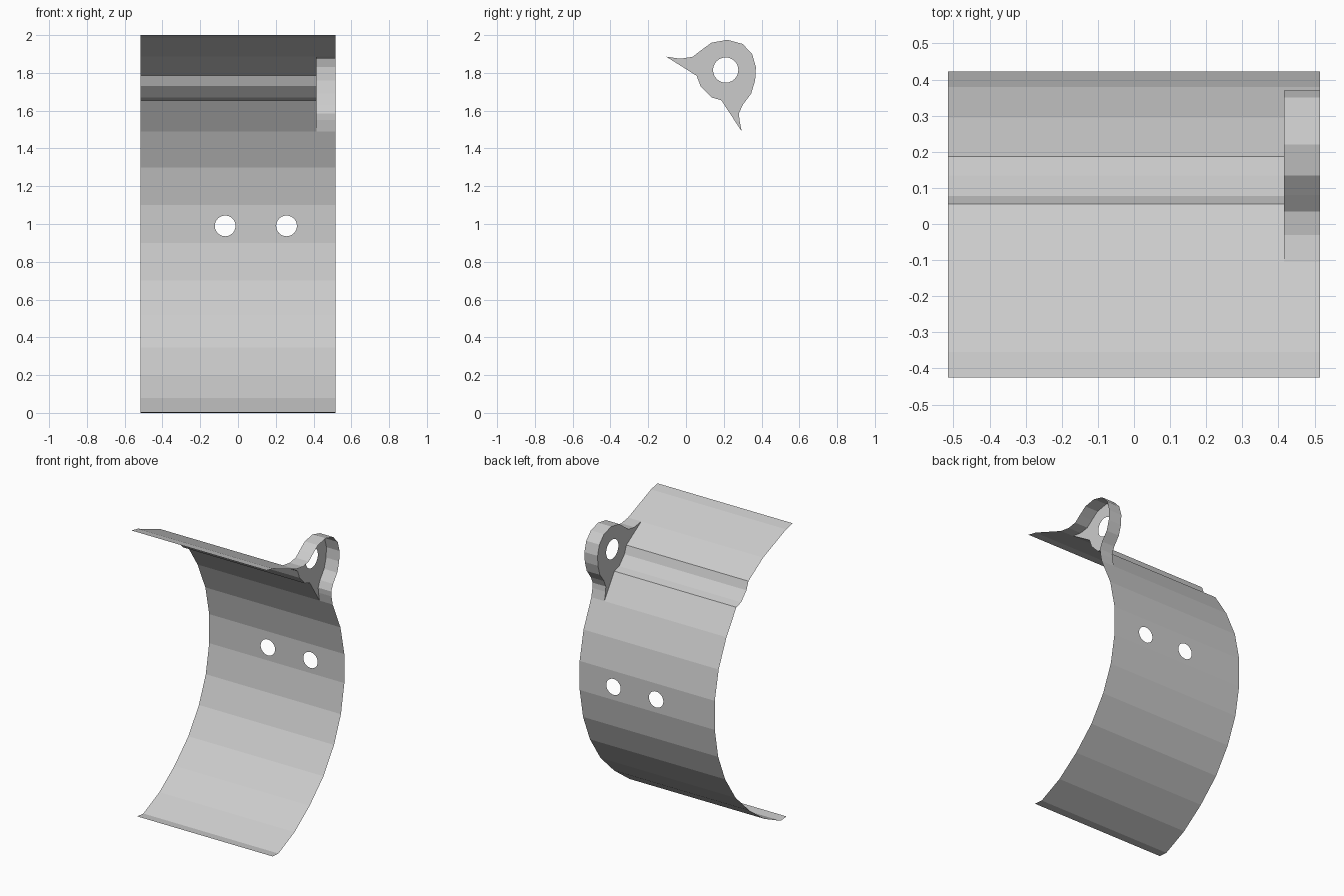
import bpy, bmesh
from math import cos, sin, pi

if "Cube" in bpy.data.objects:
    bpy.data.objects.remove(bpy.data.objects["Cube"])

X0, X1, XP = -0.515, 0.515, 0.415   # sheet ends and the plane of the eye plate

# Side profiles as (y, z)
lower = [(-0.36, 0.005), (-0.295, 0.0), (-0.12, 0.08), (0.045, 0.2), (0.195, 0.345),
         (0.31, 0.517), (0.385, 0.7), (0.422, 0.9)]
upper = [(0.422, 1.1), (0.38, 1.3), (0.295, 1.49)]
notch = [(0.295, 1.49), (0.187, 1.655), (0.135, 1.67), (0.077, 1.73), (0.056, 1.785),
         (-0.105, 1.886)]
top = [(-0.105, 1.886), (-0.355, 1.985), (-0.425, 2.0)]
eye = [(0.295, 1.49), (0.283, 1.55), (0.28, 1.585), (0.3, 1.63), (0.345, 1.69), (0.366, 1.76),
       (0.37, 1.83), (0.35, 1.9), (0.3, 1.953), (0.22, 1.975), (0.135, 1.96),
       (0.08, 1.92), (0.035, 1.885), (-0.03, 1.875), (-0.105, 1.886)]


def finish(name, bm):
    mesh = bpy.data.meshes.new(name)
    bm.to_mesh(mesh)
    bm.free()
    ob = bpy.data.objects.new(name, mesh)
    bpy.context.collection.objects.link(ob)
    return ob


def sweep(bm, profile, xa, xb):
    """Thin strip: profile extruded along x."""
    rows = [(bm.verts.new((xa, y, z)), bm.verts.new((xb, y, z))) for y, z in profile]
    for (a, b), (c, d) in zip(rows, rows[1:]):
        bm.faces.new((a, c, d, b))


def plate(bm, loops, normal):
    """Flat sheet with an outline and holes."""
    edges = []
    for loop in loops:
        vs = [bm.verts.new(p) for p in loop]
        edges += [bm.edges.new((a, b)) for a, b in zip(vs, vs[1:] + vs[:1])]
    bmesh.ops.triangle_fill(bm, use_beauty=True, edges=edges, normal=normal)


def circle(cu, cv, r, n, place):
    return [place(cu + r * cos(2 * pi * i / n), cv + r * sin(2 * pi * i / n)) for i in range(n)]


# Curved sheet with two screw holes in its middle band
bm = bmesh.new()
for prof, end in ((lower, X1), (upper, X1), (notch, XP), (top, X1)):
    sweep(bm, prof, X0, end)
band = lambda x, z: (x, 0.422, z)
plate(bm, [[band(X0, 0.9), band(X1, 0.9), band(X1, 1.1), band(X0, 1.1)],
           circle(-0.068, 0.99, 0.055, 24, band),
           circle(0.257, 0.99, 0.055, 24, band)], (0, 1, 0))
bmesh.ops.remove_doubles(bm, verts=bm.verts, dist=0.0005)
bmesh.ops.recalc_face_normals(bm, faces=bm.faces)
finish("curved_sheet", bm)

# Eye at the end: rim strip bulging out, closed on its inner side by a holed plate
bm = bmesh.new()
sweep(bm, eye, XP, X1)
side = lambda y, z: (XP, y, z)
plate(bm, [[side(*p) for p in eye + notch[-2:0:-1]],
           circle(0.21, 1.815, 0.067, 24, side)], (-1, 0, 0))
bmesh.ops.remove_doubles(bm, verts=bm.verts, dist=0.0005)
bmesh.ops.recalc_face_normals(bm, faces=bm.faces)
finish("mounting_eye", bm)
